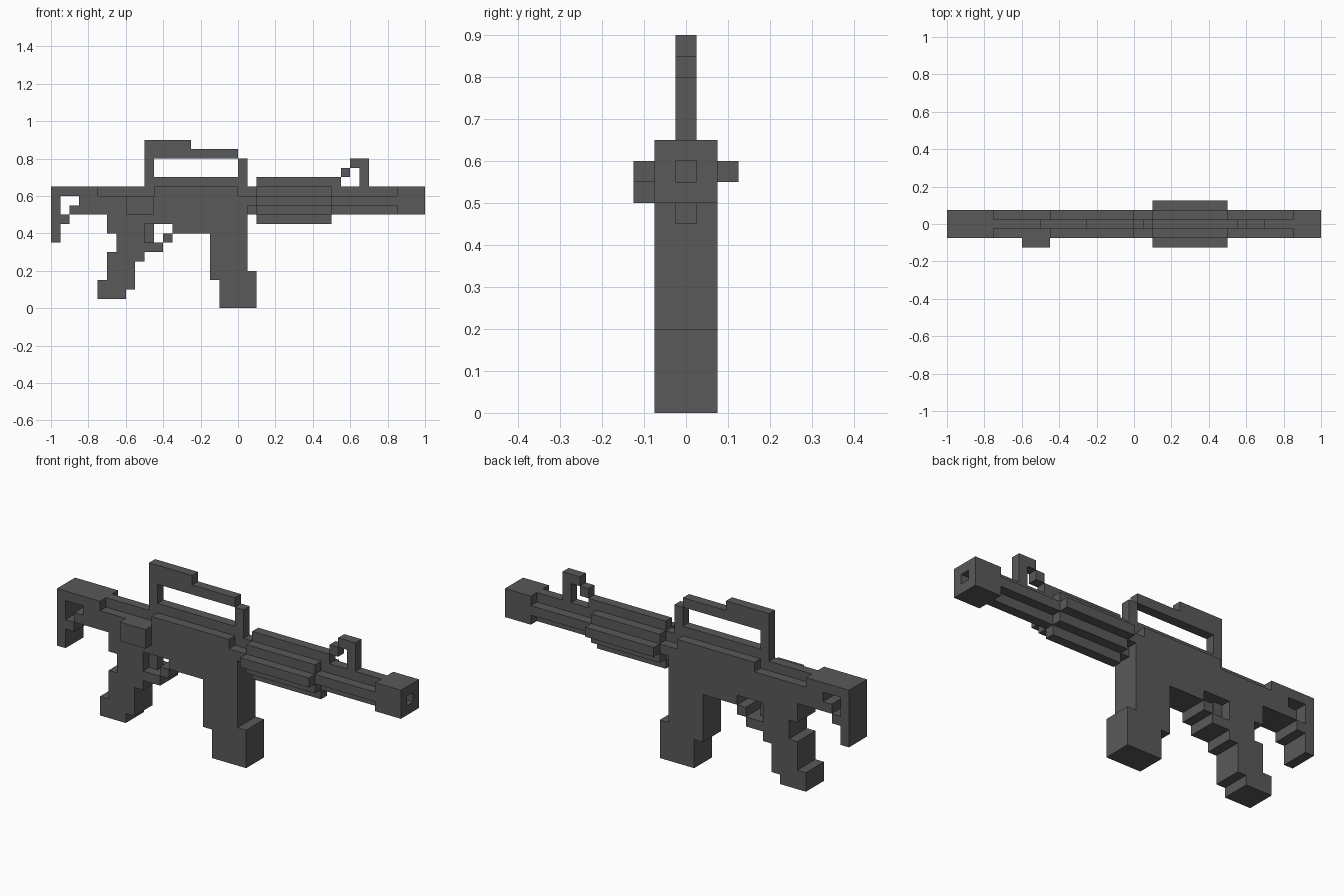
import bpy, bmesh

cube = bpy.data.objects.get("Cube")
if cube:
    bpy.data.objects.remove(cube, do_unlink=True)

U = 0.05  # grid unit
THIN, FULL, WIDE = 0.5, 1.5, 2.5  # half widths in grid units

gunmetal = bpy.data.materials.new("dark_grey")
gunmetal.use_nodes = True
GREY = (0.1, 0.1, 0.1, 1)
gunmetal.diffuse_color = GREY
gunmetal.node_tree.nodes["Principled BSDF"].inputs["Base Color"].default_value = GREY


def finish(name, bm):
    bmesh.ops.recalc_face_normals(bm, faces=bm.faces)
    mesh = bpy.data.meshes.new(name)
    bm.to_mesh(mesh)
    bm.free()
    mesh.materials.append(gunmetal)
    obj = bpy.data.objects.new(name, mesh)
    bpy.context.collection.objects.link(obj)
    return obj


def extruded(points, y0, y1):
    """Side profile (x, z in grid units) extruded from y0 to y1."""
    bm = bmesh.new()
    face = bm.faces.new([bm.verts.new((x * U, y0 * U, z * U)) for x, z in points])
    geom = bmesh.ops.extrude_face_region(bm, geom=[face])["geom"]
    verts = [g for g in geom if isinstance(g, bmesh.types.BMVert)]
    bmesh.ops.translate(bm, verts=verts, vec=(0, (y1 - y0) * U, 0))
    return bm


def profile(name, half, points):
    return finish(name, extruded(points, -half, half))


def rect(x0, x1, z0, z1):
    return [(x0, z0), (x1, z0), (x1, z1), (x0, z1)]


def box(name, half, *r):
    return profile(name, half, rect(*r))


# Stock and receiver
profile("stock_butt", FULL, [(-20, 7), (-19, 7), (-19, 9), (-18, 9), (-18, 10), (-19, 10),
                             (-19, 12), (-15, 12), (-15, 13), (-20, 13)])
profile("receiver", FULL, [(-18, 10), (-14, 10), (-14, 8), (-10, 8), (-10, 9), (-7, 9),
                           (-7, 8), (1, 8), (1, 12), (0, 12), (0, 13), (-9, 13),
                           (-9, 12), (-17, 12), (-17, 11), (-18, 11)])
box("stock_rail", THIN, -15, -9, 12, 13)
box("receiver_rail", THIN, -9, 0, 13, 14)
finish("ejection_port", extruded(rect(-12, -9, 10, 12), -WIDE, -FULL))

# Grip, trigger and magazine
profile("grip", FULL, [(-15, 1), (-12, 1), (-12, 2), (-11, 2), (-11, 5), (-10, 5),
                       (-10, 8), (-13, 8), (-13, 6), (-14, 6), (-14, 3), (-15, 3)])
box("trigger_guard", FULL, -10, -8, 6, 7)
box("trigger_guard_tip", FULL, -8, -7, 7, 8)
box("trigger", THIN, -10, -9, 7, 9)
profile("magazine", FULL, [(-2, 0), (2, 0), (2, 4), (1, 4), (1, 8), (-3, 8), (-3, 3), (-2, 3)])

# Carry handle
profile("carry_handle", THIN, [(-10, 13), (-9, 13), (-9, 16), (0, 16), (0, 17),
                               (-5, 17), (-5, 18), (-10, 18)])
box("handle_post", THIN, 0, 1, 12, 16)

# Barrel with a cross-shaped section
box("barrel_core", THIN, 1, 17, 10, 13)
box("barrel_sides", FULL, 1, 17, 11, 12)

# Stepped handguard
box("handguard_sides", WIDE, 2, 10, 11, 12)
box("handguard", FULL, 2, 10, 10, 13)
box("handguard_bottom", THIN, 2, 10, 9, 10)
box("handguard_top", THIN, 2, 11, 13, 14)

# Front sight
box("sight_step", THIN, 11, 12, 14, 15)
profile("front_sight", THIN, [(13, 13), (14, 13), (14, 16), (12, 16), (12, 15), (13, 15)])

# Muzzle block with a square bore
bm = extruded(rect(17, 20, 10, 13), -FULL, FULL)
bmesh.ops.recalc_face_normals(bm, faces=bm.faces)
front = next(f for f in bm.faces if f.normal.x > 0.9)
bmesh.ops.inset_region(bm, faces=[front], thickness=U, use_even_offset=True)
bore = bmesh.ops.extrude_discrete_faces(bm, faces=[front])["faces"][0]
bmesh.ops.translate(bm, verts=bore.verts, vec=(-2 * U, 0, 0))
finish("muzzle", bm)
